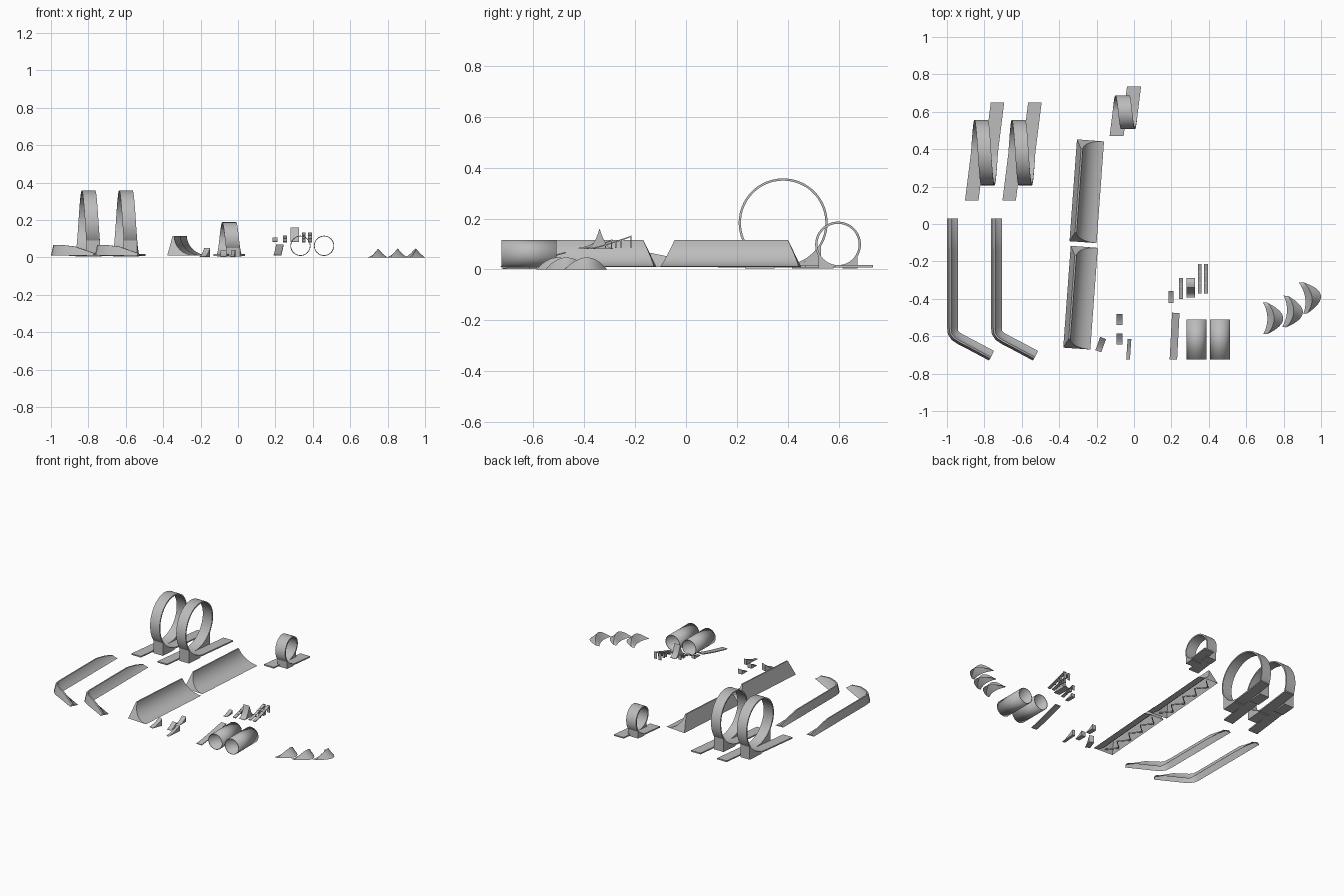
import bpy, bmesh, math
from math import sin, cos, pi, radians
from mathutils import Vector

old = bpy.data.objects.get("Cube")
if old:
    bpy.data.objects.remove(old, do_unlink=True)

GREY = (0.5, 0.5, 0.5, 1)
grey = bpy.data.materials.new("track grey")
grey.use_nodes = True
grey.diffuse_color = GREY
grey.node_tree.nodes["Principled BSDF"].inputs["Base Color"].default_value = GREY


def loft(name, rings, closed=True, caps=True, loc=(0, 0, 0), rot=0, thick=0):
    """Skin a row of cross-sections that all have the same number of points."""
    bm = bmesh.new()
    rows = [[bm.verts.new(p) for p in ring] for ring in rings]
    n = len(rows[0])
    for a, b in zip(rows, rows[1:]):
        for i in range(n if closed else n - 1):
            j = (i + 1) % n
            bm.faces.new((a[i], a[j], b[j], b[i]))
    if caps:
        bm.faces.new(rows[0])
        bm.faces.new(rows[-1])
    bmesh.ops.recalc_face_normals(bm, faces=bm.faces)
    me = bpy.data.meshes.new(name)
    bm.to_mesh(me)
    bm.free()
    me.materials.append(grey)
    ob = bpy.data.objects.new(name, me)
    bpy.context.collection.objects.link(ob)
    ob.location = loc
    ob.rotation_euler.z = radians(rot)
    if thick:
        mod = ob.modifiers.new("thickness", 'SOLIDIFY')
        mod.thickness = thick
    bpy.ops.object.select_all(action='DESELECT')
    ob.select_set(True)
    bpy.context.view_layer.objects.active = ob
    bpy.ops.object.shade_smooth_by_angle(angle=radians(35))
    return ob


def box(name, x, y, z, sx, sy, sz):
    """Box standing on height z."""
    ring = [(-sx / 2, 0), (sx / 2, 0), (sx / 2, sz), (-sx / 2, sz)]
    loft(name, [[(a, s * sy / 2, b) for a, b in ring] for s in (-1, 1)], loc=(x, y, z))


# Helical loop with flat run-in and run-out and solid feet
def loop_track(name, x0, y0, y1, cy, r, w, twist):
    base, t, lean, steps = 0.008, 0.009, 0.125, 64

    def section(x, y, z, a):
        ny, nz = -sin(a) * t, cos(a) * t
        return [(x - w / 2, y, z), (x + w / 2, y, z),
                (x + w / 2, y + ny, z + nz), (x - w / 2, y + ny, z + nz)]

    def arc(a):
        x = x0 + lean * (cy - y0) + twist * a / (2 * pi)
        return x, cy + r * sin(a), base + r * (1 - cos(a))

    rings = [section(x0, y0, base, 0)]
    rings += [section(*arc(a), a) for a in (2 * pi * i / steps for i in range(steps + 1))]
    x_end = x0 + lean * (y1 - y0) + twist
    rings.append(section(x_end, y1, base, 0))
    loft(name, rings)
    for side, start in (("back", 0.2), ("front", 2 * pi - 1.02)):
        foot = []
        for i in range(9):
            x, y, z = arc(start + 0.82 * i / 8)
            foot.append([(x - w / 2, y, 0.004), (x + w / 2, y, 0.004),
                         (x + w / 2, y, z), (x - w / 2, y, z)])
        loft(name + "_foot_" + side, foot)


for i in range(2):
    loop_track(f"large_loop_{i + 1}", -0.8675 + 0.2 * i, 0.125, 0.65, 0.382, 0.175, 0.072, 0.072)
loop_track("small_loop", -0.093, 0.47, 0.735, 0.598, 0.09, 0.075, 0.06)


# Banked barriers: straight run, rounded bend, tapering ends
def banked_barrier(name, dx):
    path = [Vector(p) for p in ((-1, 0.03), (-1, -0.05), (-1, -0.14), (-1, -0.55),
                                (-0.995, -0.59), (-0.975, -0.62), (-0.94, -0.643),
                                (-0.88, -0.674), (-0.775, -0.73))]
    rings = []
    for i, p in enumerate(path):
        d = path[min(i + 1, len(path) - 1)] - path[max(i - 1, 0)]
        d.normalize()
        inward = Vector((-d.y, d.x))
        edge = min((p - path[0]).length, (p - path[-1]).length)
        h = 0.012 + 0.043 * min(1, edge / 0.14)
        prof = [(0, 0), (0.012, h), (0.021, h), (0.032, h * 0.45), (0.058, 0)]
        rings.append([(p.x + inward.x * u + dx, p.y + inward.y * u, 0.01 + z) for u, z in prof])
    loft(name, rings, closed=False)


banked_barrier("banked_barrier_1", 0)
banked_barrier("banked_barrier_2", 0.235)


# Long quarter pipes: hollow below, sloped ends, zigzag bracing
def quarter_pipe(name, x, y):
    prof = [(-0.0725, 0.01), (-0.047, 0.115), (-0.038, 0.115)]
    for i in range(1, 9):
        a = pi / 2 * i / 8
        prof.append((0.0725 - 0.1105 * cos(a), 0.115 - 0.104 * sin(a)))

    def end(s):
        return [(u, s * (0.273 - 0.47 * (z - 0.01)), z) for u, z in prof]

    n = 8
    rings = []
    for i in range(n + 1):
        rings.append([(u, v * (2 * i / n - 1), z) for u, v, z in end(1)])
    loft(name, rings, closed=False, loc=(x, y, 0), rot=-4.2)
    zig = []
    for i in range(n + 1):
        u = -0.06 if i % 2 else 0.0
        v = -0.25 + 0.5 * i / n
        zig.append([(u, v - 0.003, 0.012), (u, v + 0.003, 0.012),
                    (u, v + 0.003, 0.02), (u, v - 0.003, 0.02)])
    loft(name + "_bracing", zig, loc=(x, y, 0), rot=-4.2)


quarter_pipe("quarter_pipe_back", -0.2525, 0.175)
quarter_pipe("quarter_pipe_front", -0.286, -0.394)


# Kickers: curved deck, solid or as a thin deck on posts
def kicker(name, x, y, w, l, z, h, rot=0, power=1.6, deck=False):
    n = 8
    top = [(-l / 2 + l * i / n, h * (i / n) ** power) for i in range(n + 1)]
    if deck:
        low = [(u, v - 0.005) for u, v in reversed(top)]
        for i in (3, 5, 6, 8):
            u, v = top[i]
            if rot == 0:
                box(f"{name}_post_{i}", x, y + u - 0.003, z, w * 0.9, 0.004, v)
    else:
        low = [(l / 2, -0.002), (-l / 2, -0.002)]
    rings = [[(s * w / 2, u, v) for u, v in top + low] for s in (-1, 1)]
    loft(name, rings, loc=(x, y, z), rot=rot)


kicker("angled_kicker", -0.178, -0.645, 0.033, 0.075, 0.004, 0.045, -20)
kicker("short_kicker_back", -0.077, -0.51, 0.032, 0.06, 0.004, 0.032)
kicker("short_kicker_front", -0.077, -0.615, 0.032, 0.06, 0.004, 0.032)
kicker("narrow_kicker", -0.028, -0.67, 0.02, 0.11, 0.004, 0.036, -4)
kicker("long_ramp", 0.217, -0.6, 0.04, 0.25, 0.014, 0.054, -3, 1.2, True)
kicker("raised_kicker_small", 0.197, -0.39, 0.026, 0.065, 0.085, 0.022)
kicker("raised_kicker_narrow", 0.251, -0.345, 0.022, 0.11, 0.085, 0.032, 0, 1.3, True)
kicker("raised_peak_front", 0.304, -0.366, 0.044, 0.053, 0.083, 0.078, 0, 2.2)
kicker("raised_peak_back", 0.304, -0.314, 0.044, 0.052, 0.083, 0.078, 180, 2.2)
kicker("raised_ramp_left", 0.351, -0.293, 0.02, 0.158, 0.085, 0.048, 0, 1.2, True)
kicker("raised_ramp_right", 0.384, -0.293, 0.022, 0.158, 0.085, 0.048, 0, 1.2, True)

# Open tubes
for i, x in enumerate((0.334, 0.46)):
    rings = [[(0.054 * cos(2 * pi * k / 40), y, 0.054 * sin(2 * pi * k / 40)) for k in range(40)]
             for y in (-0.725, -0.51)]
    loft(f"tube_{i + 1}", rings, caps=False, loc=(x, 0, 0.062), thick=0.004)

# Crescent mounds with a domed ridge
for i, (x, y, rot) in enumerate(((0.745, -0.505, 0), (0.85, -0.47, -3), (0.947, -0.39, 8))):
    rings = []
    for k in range(17):
        t = -1 + k / 8
        inner, ridge, outer = -0.032 - 0.022 * t * t, 0.004 - 0.035 * t * t, 0.053 - 0.085 * t * t
        h = 0.047 * (1 - t * t)
        v = 0.084 * t
        rings.append([(inner, v, 0), ((inner + ridge) / 2, v, h * 0.42), (ridge, v, h),
                      ((ridge + outer) / 2, v, h * 0.42), (outer, v, 0)])
    loft(f"crescent_mound_{i + 1}", rings, closed=False, caps=False, loc=(x, y, 0), rot=rot)
